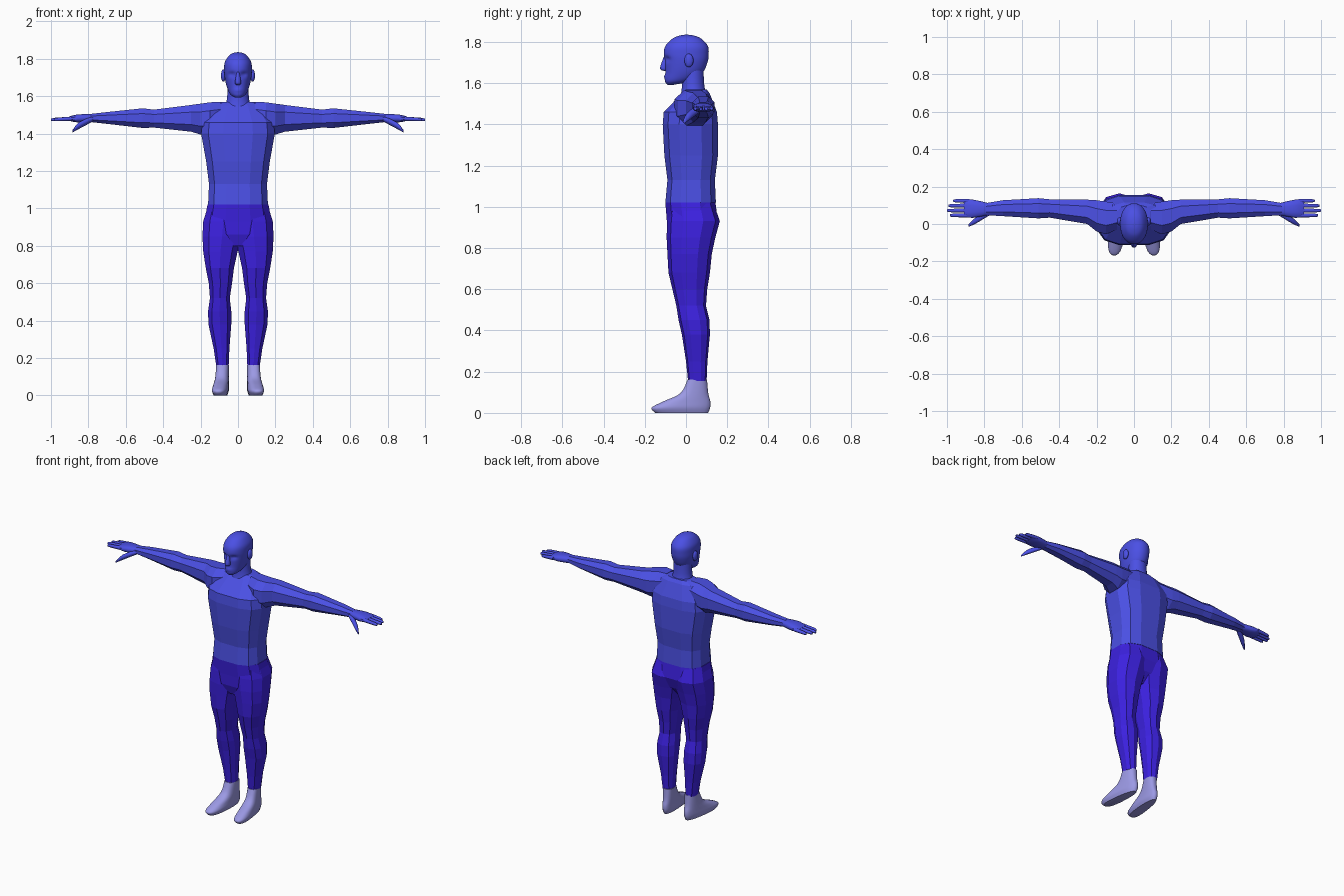
import bpy, bmesh, math
from mathutils import Matrix, Vector

cube = bpy.data.objects.get("Cube")
if cube:
    bpy.data.objects.remove(cube, do_unlink=True)


def material(name, red, green, blue):
    colour = (red, green, blue, 1)
    mat = bpy.data.materials.new(name)
    mat.use_nodes = True
    mat.diffuse_color = colour
    shader = mat.node_tree.nodes["Principled BSDF"]
    shader.inputs["Base Color"].default_value = colour
    return mat


BODY_BLUE = material("body blue", .07, .08, .78)
TROUSER_VIOLET = material("trouser violet", .045, .015, .75)
FOOT_LAVENDER = material("foot lavender", .33, .32, .78)


def finish(name, bm, mat, smooth):
    """Turn the bmesh into a named, coloured and shaded object."""
    bmesh.ops.recalc_face_normals(bm, faces=bm.faces)
    mesh = bpy.data.meshes.new(name)
    bm.to_mesh(mesh)
    bm.free()
    mesh.materials.append(mat)
    part = bpy.data.objects.new(name, mesh)
    bpy.context.collection.objects.link(part)
    if smooth:
        bpy.ops.object.select_all(action="DESELECT")
        part.select_set(True)
        bpy.context.view_layer.objects.active = part
        bpy.ops.object.shade_smooth_by_angle(angle=math.radians(50))


def refine(rings, steps):
    """Add in-between sections along a smooth curve through the given ones."""
    padded = [rings[0], *rings, rings[-1]]
    fine = []
    for before, start, end, after in zip(padded, padded[1:], padded[2:], padded[3:]):
        for step in range(steps):
            t = step / steps
            fine.append([
                b + t / 2 * (c - a + t * (2 * a - 5 * b + 4 * c - d + t * (3 * (b - c) + d - a)))
                for a, b, c, d in zip(before, start, end, after)])
    return fine + [rings[-1]]


def superellipse(sides, power):
    """Rounded outline that reaches exactly one unit each way."""
    outline = []
    for i in range(sides):
        angle = 2 * math.pi * (i + .5) / sides
        outline.append([math.copysign(abs(k) ** (2 / power), k)
                        for k in (math.cos(angle), math.sin(angle))])
    reach = [max(point[k] for point in outline) for k in (0, 1)]
    return [(u / reach[0], v / reach[1]) for u, v in outline]


def loft(name, mat, rings, axis="z", sides=12, power=2, steps=1, side=1, warp=None):
    """Skin sections (t, a0, a1, b0, b1); a, b are x, y along z, or y, z along x."""
    bm = bmesh.new()
    loops = []
    for t, a0, a1, b0, b1 in refine(rings, steps):
        loop = []
        for u, v in superellipse(sides, power):
            a = (a0 + a1 + (a1 - a0) * u) / 2
            b = (b0 + b1 + (b1 - b0) * v) / 2
            point = Vector((a, b, t) if axis == "z" else (t, a, b))
            if warp:
                warp(point)
            point.x *= side
            loop.append(bm.verts.new(point))
        loops.append(loop)
    for low, high in zip(loops, loops[1:]):
        for i in range(sides):
            bm.faces.new((low[i - 1], low[i], high[i], high[i - 1]))
    bm.faces.new(loops[0])
    bm.faces.new(loops[-1])
    finish(name, bm, mat, smooth=steps > 1)


def centred(rings):
    """Sections symmetric in x, given as (z, half width, front, back)."""
    return [(z, -half, half, front, back) for z, half, front, back in rings]


def ball(name, mat, centre, radii):
    bm = bmesh.new()
    place = Matrix.Translation(centre) @ Matrix.Diagonal((*radii, 1))
    bmesh.ops.create_uvsphere(bm, u_segments=20, v_segments=12, radius=1, matrix=place)
    finish(name, bm, mat, smooth=True)


# Trunk
loft("torso", BODY_BLUE, centred([
    (1.02, .16, -.1, .145), (1.13, .155, -.09, .14), (1.25, .17, -.105, .155),
    (1.4, .197, -.113, .155), (1.46, .19, -.108, .15), (1.55, .13, -.02, .115),
    (1.57, .085, 0, .1)]), power=2.9)
loft("pelvis", TROUSER_VIOLET, centred([
    (.8, .06, -.07, .08), (.86, .15, -.09, .13), (.93, .18, -.093, .155),
    (1.02, .163, -.1, .143)]), power=2.7)
loft("neck", BODY_BLUE, centred([
    (1.52, .08, -.03, .11), (1.58, .06, -.02, .09), (1.67, .055, -.02, .085)]),
    sides=24, steps=4)


# Head, with eye hollows pressed in and lips pushed out
def bump(offset_x, offset_z, width, height):
    return math.exp(-(offset_x / width) ** 2 - (offset_z / height) ** 2)


def shape_face(point):
    if point.y < 0:
        eyes = bump(abs(point.x) - .032, point.z - 1.717, .016, .013)
        lips = bump(point.x, point.z - 1.632, .022, .009)
        point.y += .014 * eyes - .006 * lips


loft("head", BODY_BLUE, centred([
    (1.592, .015, -.09, -.06), (1.61, .042, -.102, .02), (1.65, .06, -.1, .08),
    (1.7, .071, -.102, .104), (1.74, .074, -.108, .11), (1.78, .071, -.1, .106),
    (1.815, .05, -.067, .075), (1.83, .028, -.034, .042), (1.835, .005, -.005, .01)]),
    sides=40, steps=5, power=2.15, warp=shape_face)
loft("nose", BODY_BLUE, centred([
    (1.66, .008, -.11, -.09), (1.673, .016, -.126, -.09), (1.73, .007, -.107, -.09)]),
    steps=4)

for label, side in (("left", 1), ("right", -1)):
    ball(label + "_ear", BODY_BLUE, (.078 * side, .014, 1.71), (.013, .022, .033))

    # Arm, from inside the shoulder to the wrist
    loft(label + "_arm", BODY_BLUE, [
        (.09, -.03, .11, 1.42, 1.57), (.15, -.055, .12, 1.4, 1.567),
        (.2, -.04, .127, 1.395, 1.56), (.25, 0, .13, 1.41, 1.553),
        (.45, .034, .132, 1.432, 1.528), (.51, .03, .138, 1.43, 1.535),
        (.7, .042, .127, 1.452, 1.515), (.79, .047, .112, 1.462, 1.505)],
        axis="x", sides=8, power=2.3, side=side)

    # Palm, thumb and four fingers
    loft(label + "_palm", BODY_BLUE, [
        (.77, .05, .11, 1.463, 1.504), (.86, .033, .13, 1.46, 1.502),
        (.91, .04, .128, 1.47, 1.488)],
        axis="x", power=2.6, steps=3, side=side)
    loft(label + "_thumb", BODY_BLUE, [
        (.775, .045, .085, 1.465, 1.495), (.85, 0, .032, 1.425, 1.46),
        (.886, -.015, -.004, 1.405, 1.417)],
        axis="x", sides=10, steps=3, side=side)
    tips = {"index": .985, "middle": 1, "ring": .992, "little": .967}
    for place, (finger, tip) in enumerate(tips.items()):
        y = .046 + .026 * place
        loft(f"{label}_{finger}_finger", BODY_BLUE, [
            (x, y - r, y + r, z - r, z + r)
            for x, z, r in ((.88, 1.48, .011), (tip - .015, 1.475, .009), (tip, 1.473, .004))],
            axis="x", sides=8, steps=2, side=side)

    # Leg, from ankle through calf, knee and thigh to buttock
    loft(label + "_leg", TROUSER_VIOLET, [
        (.155, .05, .116, .01, .1), (.25, .046, .13, 0, .104),
        (.38, .036, .158, -.02, .116), (.45, .036, .16, -.036, .114),
        (.52, .044, .15, -.047, .097), (.6, .032, .156, -.066, .103),
        (.68, .022, .172, -.085, .116), (.77, .002, .186, -.09, .125),
        (.85, -.02, .19, -.094, .142), (.93, -.03, .186, -.092, .164),
        (1.015, 0, .16, -.08, .135)],
        sides=10, power=2.4, side=side)

    # Foot, widening and turning out towards the toes
    def splay(point):
        forward = .05 - point.y
        point.x += (point.x - .084) * 1.3 * forward + .1 * forward

    loft(label + "_foot", FOOT_LAVENDER, [
        (0, .055, .113, -.15, .107), (.025, .047, .121, -.167, .117),
        (.055, .048, .12, -.112, .118), (.095, .048, .118, -.028, .108),
        (.162, .048, .116, .008, .102)],
        sides=24, steps=4, power=2.5, side=side, warp=splay)
